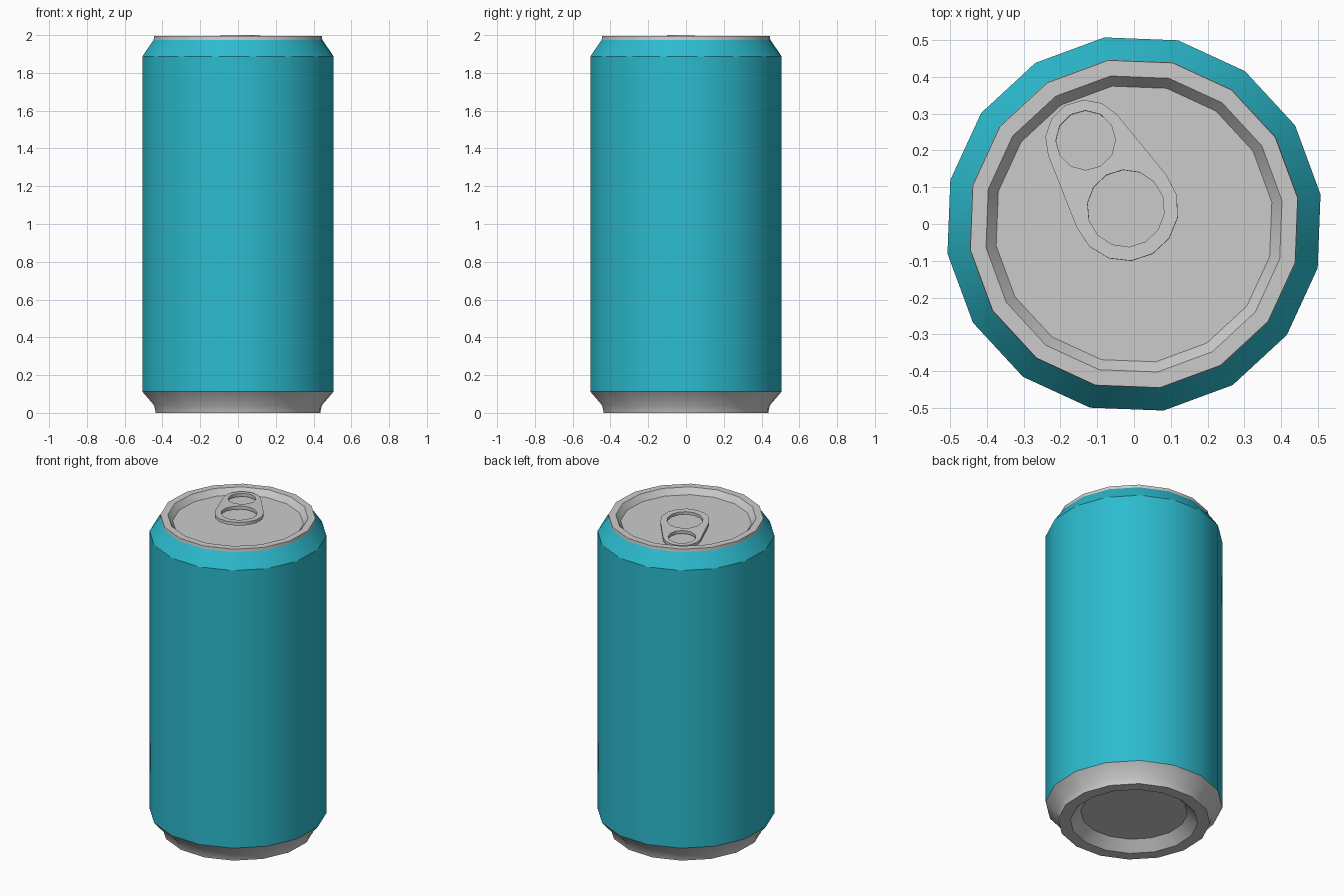
import bpy, bmesh
from math import sin, cos, pi, radians, acos

if "Cube" in bpy.data.objects:
    bpy.data.objects.remove(bpy.data.objects["Cube"])

SIDES = 16
PHASE = radians(9)


def smooth(ob):
    bpy.ops.object.select_all(action='DESELECT')
    ob.select_set(True)
    bpy.context.view_layer.objects.active = ob
    bpy.ops.object.shade_smooth_by_angle(angle=radians(30))


def lathe(name, profile, cap_first=False, cap_last=False):
    """Revolve (radius, z) points, listed from the underside outward and up."""
    bm = bmesh.new()
    rings = [[bm.verts.new((r * cos(PHASE + 2 * pi * k / SIDES),
                            r * sin(PHASE + 2 * pi * k / SIDES), z))
              for k in range(SIDES)] for r, z in profile]
    for a, b in zip(rings, rings[1:]):
        for k in range(SIDES):
            n = (k + 1) % SIDES
            bm.faces.new((a[k], a[n], b[n], b[k]))
    if cap_first:
        bm.faces.new(rings[0][::-1])
    if cap_last:
        bm.faces.new(rings[-1])
    me = bpy.data.meshes.new(name)
    bm.to_mesh(me)
    bm.free()
    ob = bpy.data.objects.new(name, me)
    bpy.context.collection.objects.link(ob)
    smooth(ob)
    return ob


def arc(cx, r, a0, a1, n):
    return [(cx + r * cos(a0 + (a1 - a0) * i / n), r * sin(a0 + (a1 - a0) * i / n))
            for i in range(n + 1)]


# Base with recessed underside
lathe("can_base", [(0.31, 0.06), (0.37, 0), (0.441, 0), (0.45, 0.04), (0.513, 0.113)],
      cap_first=True)

# Coloured wall and shoulder
body = lathe("can_body", [(0.513, 0.113), (0.513, 1.887), (0.452, 1.975)])
teal = bpy.data.materials.new("teal_paint")
teal.diffuse_color = (0.025, 0.5, 0.62, 1)
teal.use_nodes = True
teal.node_tree.nodes["Principled BSDF"].inputs["Base Color"].default_value = teal.diffuse_color
body.data.materials.append(teal)

# Rim and sunken lid
lathe("can_lid", [(0.452, 1.975), (0.45, 1.994), (0.407, 1.994), (0.379, 1.957)],
      cap_last=True)

# Pull tab: two-circle hull with two finger holes, tilted slightly
R, r, D = 0.143, 0.11, 0.215
t = acos((R - r) / D)
loops = [arc(0, R, t, 2 * pi - t, 8) + arc(D, r, -t, t, 6),
         arc(0, 0.105, 0, 2 * pi, 14)[:-1],
         arc(D, 0.081, 0, 2 * pi, 12)[:-1]]
curve = bpy.data.curves.new("pull_tab", 'CURVE')
curve.dimensions = '2D'
curve.fill_mode = 'BOTH'
curve.extrude = 0.01
for pts in loops:
    s = curve.splines.new('POLY')
    s.points.add(len(pts) - 1)
    for p, (x, y) in zip(s.points, pts):
        p.co = (x, y, 0, 1)
    s.use_cyclic_u = True
tab = bpy.data.objects.new("pull_tab", curve)
bpy.context.collection.objects.link(tab)
tab.location = (-0.022, 0.042, 1.984)
tab.rotation_euler = (0, 0.04, radians(120.5))
bpy.ops.object.select_all(action='DESELECT')
tab.select_set(True)
bpy.context.view_layer.objects.active = tab
bpy.ops.object.convert(target='MESH')
smooth(bpy.context.view_layer.objects.active)
